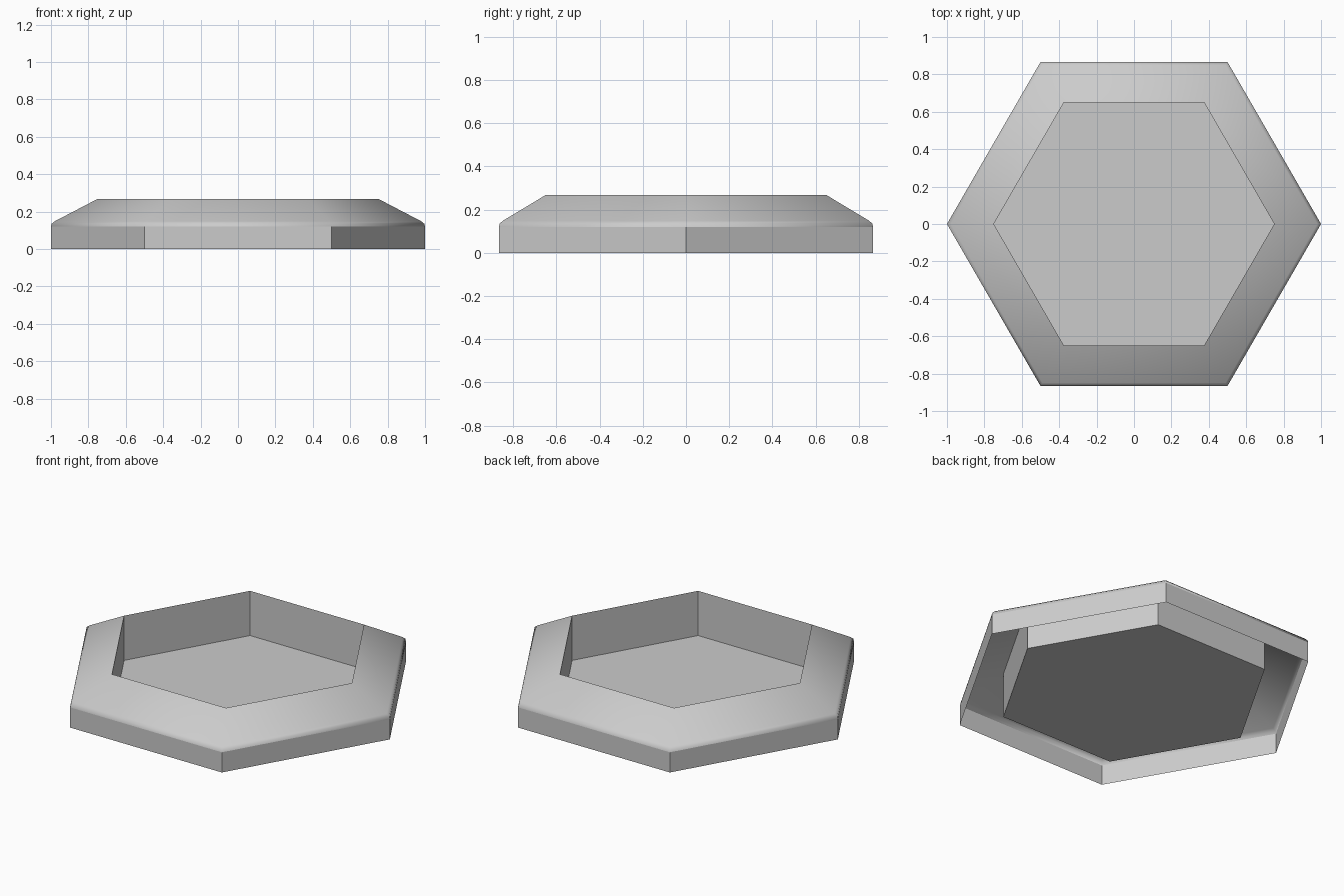
import bpy, bmesh, math

cube = bpy.data.objects.get("Cube")
if cube:
    bpy.data.objects.remove(cube, do_unlink=True)

SIDES = 6

grey = bpy.data.materials.new("light_grey")
grey.use_nodes = True
colour = (0.6, 0.6, 0.6, 1)
grey.diffuse_color = colour
grey.node_tree.nodes["Principled BSDF"].inputs["Base Color"].default_value = colour


def hex_shell(name, profile, cap=False, smooth_from=None):
    """Sweep a (radius, height) profile around a hexagon; optionally cap the last ring."""
    bm = bmesh.new()
    rings = []
    for r, z in profile:
        angles = [math.tau * i / SIDES for i in range(SIDES)]
        rings.append([bm.verts.new((r * math.cos(a), r * math.sin(a), z)) for a in angles])
    for k, (low, high) in enumerate(zip(rings, rings[1:])):
        for i in range(SIDES):
            j = (i + 1) % SIDES
            face = bm.faces.new((low[i], low[j], high[j], high[i]))
            face.smooth = smooth_from is not None and k >= smooth_from
    if cap:
        bm.faces.new(rings[-1])
    # keep hard corners crisp, blend the gentle ones
    for edge in bm.edges:
        edge.smooth = edge.calc_face_angle(0) < math.radians(35)
    mesh = bpy.data.meshes.new(name)
    bm.to_mesh(mesh)
    bm.free()
    mesh.materials.append(grey)
    obj = bpy.data.objects.new(name, mesh)
    bpy.context.collection.objects.link(obj)
    return obj


# Outer wall, rounded shoulder and sloping rim, open underneath
hex_shell("sloped_rim", [(1, 0), (1, 0.12), (0.996, 0.135), (0.98, 0.148), (0.75, 0.268)],
          smooth_from=1)

# Recessed basin: inner wall down to a flat floor
hex_shell("basin", [(0.75, 0.268), (0.75, 0.002)], cap=True)
